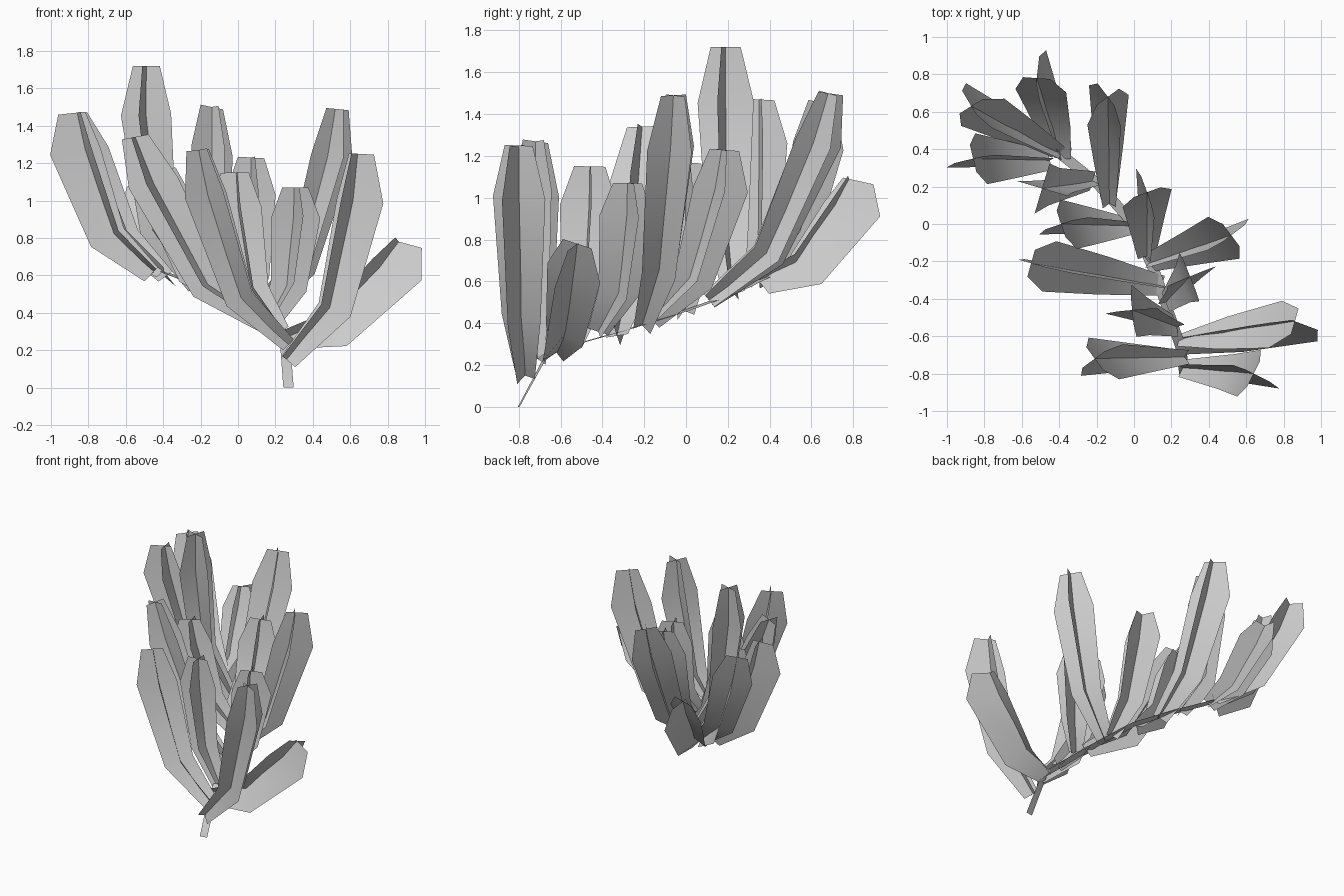
import bpy
from math import radians
from mathutils import Vector, Matrix

cube = bpy.data.objects.get("Cube")
if cube:
    bpy.data.objects.remove(cube, do_unlink=True)

UP = Vector((0, 0, 1))


def make_material(name, colour):
    mat = bpy.data.materials.new(name)
    mat.use_nodes = True
    mat.diffuse_color = colour
    mat.node_tree.nodes["Principled BSDF"].inputs["Base Color"].default_value = colour
    return mat


grey = make_material("light grey", (0.6, 0.6, 0.6, 1))


def make_object(name, strips):
    """Build one mesh from strips, each a list of (left, right) point pairs."""
    verts, faces = [], []
    for strip in strips:
        start = len(verts)
        for left, right in strip:
            verts += [left, right]
        for i in range(len(strip) - 1):
            a = start + 2 * i
            faces.append((a, a + 1, a + 3, a + 2))
    mesh = bpy.data.meshes.new(name)
    mesh.from_pydata(verts, [], faces)
    mesh.materials.append(grey)
    for poly in mesh.polygons:
        poly.use_smooth = True
    obj = bpy.data.objects.new(name, mesh)
    bpy.context.scene.collection.objects.link(obj)
    return obj


def tangents(path):
    """Unit direction of the path at each of its points."""
    result = []
    last = len(path) - 1
    for i in range(last + 1):
        before, after = path[max(i - 1, 0)], path[min(i + 1, last)]
        result.append((after - before).normalized())
    return result


def across(outward, along, share=1):
    """Outward direction turned towards a right angle with the path."""
    return (outward - along * outward.dot(along) * share).normalized()


# Leaf outline: share of the length, outward sag, width, fin squareness
OUTLINE = [(0, 0, 0.11, 1), (0.29, 0.11, 0.21, 1),
           (0.79, 0.05, 0.28, 0.5), (1, 0, 0.15, 0.5)]


def make_leaf(name, base, tip, roll, inner):
    """Bent blade crossed by an upright fin; inner is the fin share inside the blade."""
    base, tip = Vector(base), Vector(tip)
    chord = tip - base
    run = Vector((chord.x, chord.y, 0)).normalized()
    outward = Matrix.Rotation(radians(roll), 3, "Z") @ run
    sag = across(run, chord.normalized()) * chord.length
    path = [base + chord * share + sag * out for share, out, w, s in OUTLINE]
    blade, fin = [], []
    for point, along, (share, out, width, square) in zip(path, tangents(path), OUTLINE):
        side = along.cross(across(outward, along)) * width / 2
        normal = across(outward, along, square) * width
        blade.append((point - side, point + side))
        fin.append((point - normal * inner, point + normal * (1 - inner)))
    return make_object(name, [blade, fin])


# Stem: a flat ribbon climbing towards the back
stem_path = [Vector(p) for p in [
    (0.27, -0.8, 0), (0.25, -0.66, 0.26), (0.12, -0.28, 0.37),
    (0, 0, 0.46), (-0.2, 0.22, 0.54), (-0.4, 0.38, 0.62)]]
stem = []
for point, along in zip(stem_path, tangents(stem_path)):
    side = along.cross(UP).normalized() * 0.028
    stem.append((point - side, point + side))
make_object("stem", [stem])

# Leaves: base, tip, roll in degrees, inner fin share
LEAVES = {
    "low_left_leaf": ((0.24, -0.62, 0.26), (0.86, -0.52, 0.78), -25, 0.1),
    "front_left_leaf": ((0.26, -0.77, 0.15), (0.64, -0.8, 1.25), -22, 0.35),
    "front_right_leaf": ((0.27, -0.71, 0.23), (-0.21, -0.72, 1.27), 35, 0.45),
    "inner_right_leaf": ((0.23, -0.55, 0.3), (-0.01, -0.46, 1.15), 26, 0.45),
    "inner_left_leaf": ((0.17, -0.42, 0.36), (0.3, -0.28, 1.07), -25, 0.45),
    "tall_left_leaf": ((0.08, -0.21, 0.39), (0.52, -0.06, 1.49), 18, 0.4),
    "middle_right_leaf": ((0.15, -0.33, 0.34), (-0.55, -0.21, 1.34), -6, 0.5),
    "middle_leaf": ((0.07, -0.17, 0.42), (0.07, 0.17, 1.23), 20, 0.4),
    "short_right_leaf": ((-0.03, -0.01, 0.46), (-0.39, 0, 1.17), 20, 0.4),
    "back_left_leaf": ((-0.13, 0.11, 0.51), (-0.14, 0.68, 1.5), 35, 0.4),
    "tallest_leaf": ((-0.22, 0.23, 0.54), (-0.49, 0.19, 1.72), -25, 0.5),
    "outer_right_leaf": ((-0.45, 0.34, 0.62), (-0.86, 0.35, 1.47), 15, 0.3),
    "back_end_leaf": ((-0.38, 0.35, 0.6), (-0.52, 0.78, 1.09), -22, 0.2),
    "back_right_leaf": ((-0.4, 0.38, 0.62), (-0.87, 0.63, 1.46), -30, 0.35),
}
for name, (base, tip, roll, inner) in LEAVES.items():
    make_leaf(name, base, tip, roll, inner)
